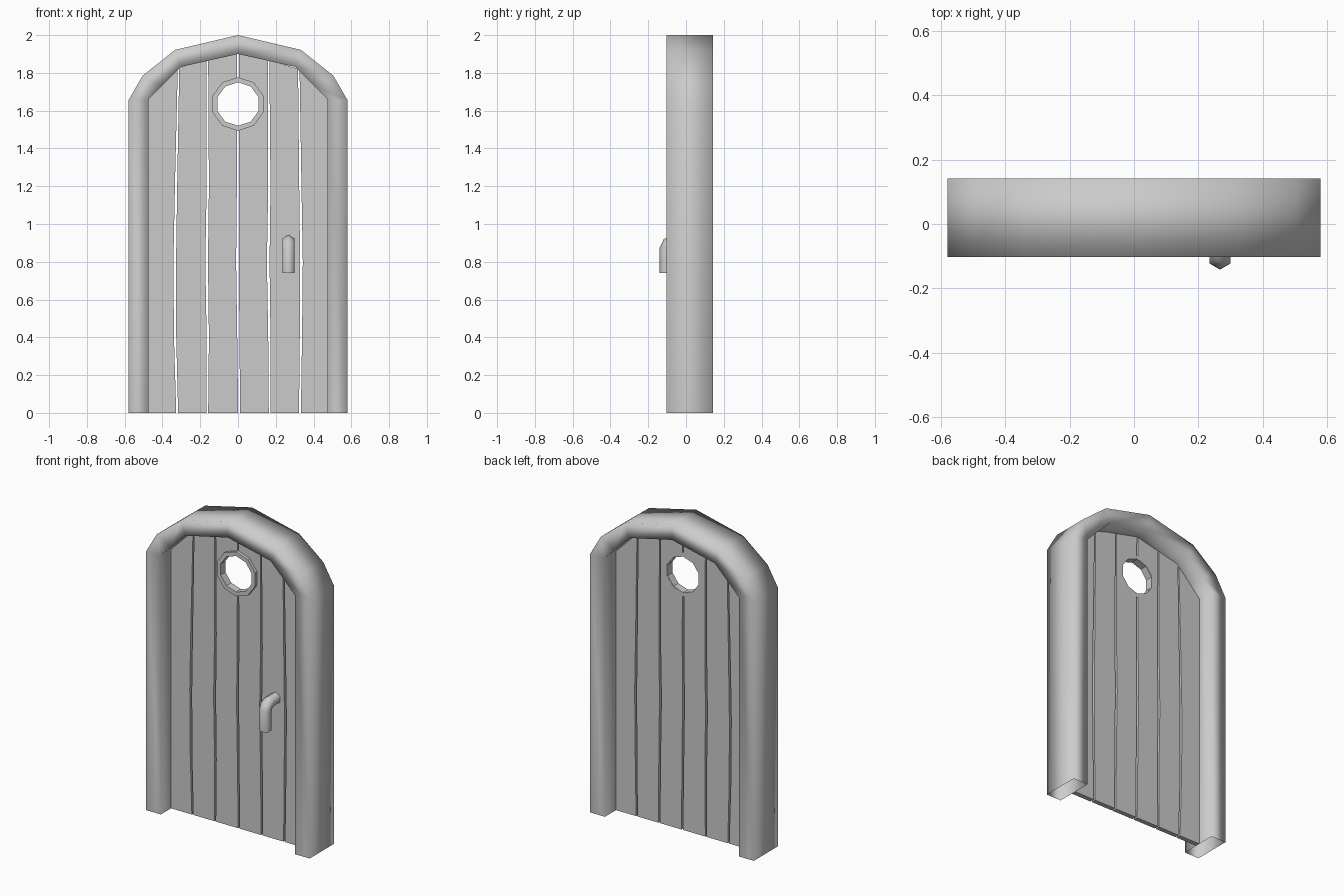
import bpy, bmesh, math
from mathutils import Vector

if "Cube" in bpy.data.objects:
    bpy.data.objects.remove(bpy.data.objects["Cube"])


def make_object(name, bm, smooth=None):
    bmesh.ops.recalc_face_normals(bm, faces=bm.faces)
    mesh = bpy.data.meshes.new(name)
    bm.to_mesh(mesh)
    bm.free()
    ob = bpy.data.objects.new(name, mesh)
    bpy.context.collection.objects.link(ob)
    if smooth:
        bpy.ops.object.select_all(action='DESELECT')
        ob.select_set(True)
        bpy.context.view_layer.objects.active = ob
        bpy.ops.object.shade_smooth_by_angle(angle=math.radians(smooth))
    return ob


def loft(bm, sections, caps=True, loop=False):
    """Skin a row of closed cross-sections with quads."""
    rings = [[bm.verts.new(p) for p in s] for s in sections]
    pairs = list(zip(rings, rings[1:])) + ([(rings[-1], rings[0])] if loop else [])
    n = len(rings[0])
    for a, b in pairs:
        for i in range(n):
            j = (i + 1) % n
            bm.faces.new((a[i], a[j], b[j], b[i]))
    if caps and not loop:
        bm.faces.new(rings[0])
        bm.faces.new(rings[-1])


# Arched frame: square section swept along the arch, open underneath
half_arch = [(0.58, 0, 0.475, 0), (0.58, 1.655, 0.475, 1.658), (0.505, 1.785, 0.405, 1.73),
             (0.333, 1.922, 0.302, 1.832)]
arch = [(-a, b, -c, d) for a, b, c, d in half_arch] + [(0, 2.0, 0, 1.9)] + half_arch[::-1]
F, B = -0.103, 0.142
bm = bmesh.new()
loft(bm, [[(ox, F, oz), (ox, B, oz), (ix, B, iz), (ix, F, iz)] for ox, oz, ix, iz in arch],
     caps=False)
make_object("door_frame", bm, smooth=180)


# Planks: slightly wavy boards whose tops follow the arch
def arch_height(x):
    x = abs(x)
    pts = [(0, 1.9), (0.302, 1.832), (0.405, 1.73), (0.475, 1.658)]
    for (x0, z0), (x1, z1) in zip(pts, pts[1:]):
        if x <= x1 + 1e-6:
            return z0 + (z1 - z0) * (x - x0) / (x1 - x0)
    return pts[-1][1]


# gap centre lines at five heights
gaps = [(-0.475,) * 5,
        (-0.322, -0.333, -0.335, -0.328, -0.315),
        (-0.163, -0.160, -0.166, -0.160, -0.162),
        (0.006, 0.002, -0.003, 0.0, 0.0),
        (0.168, 0.166, 0.160, 0.166, 0.162),
        (0.328, 0.333, 0.336, 0.330, 0.322),
        (0.475,) * 5]
half_gap = (0.005, 0.006, 0.007, 0.006, 0.004)
PF, PB = 0.0, 0.03
bm = bmesh.new()
for k in range(6):
    sections = []
    for i in range(5):
        l = gaps[k][i] + (half_gap[i] if k > 0 else 0)
        r = gaps[k + 1][i] - (half_gap[i] if k < 5 else 0)
        zl, zr = (0.4 * i,) * 2 if i < 4 else (arch_height(l) + 0.005, arch_height(r) + 0.005)
        sections.append([(l, PF, zl), (r, PF, zr), (r, PB, zr), (l, PB, zl)])
    loft(bm, sections)
planks = make_object("door_planks", bm)


# Round window with a ten-sided rim
def decagon(r, y):
    return [(r * math.sin(i * math.pi / 5), y, 1.635 + r * math.cos(i * math.pi / 5))
            for i in range(10)]


bm = bmesh.new()
loft(bm, [decagon(0.118, -0.2), decagon(0.118, 0.2)])
cutter = make_object("window_cutter", bm)
cutter.hide_render = True
mod = planks.modifiers.new("window_hole", 'BOOLEAN')
mod.operation = 'DIFFERENCE'
mod.solver = 'EXACT'
mod.object = cutter
bpy.context.view_layer.objects.active = planks
bpy.ops.object.modifier_apply(modifier=mod.name)
bpy.data.objects.remove(cutter)

bm = bmesh.new()
loft(bm, [decagon(0.142, -0.02), decagon(0.142, 0.029), decagon(0.115, 0.029),
          decagon(0.115, -0.02)], loop=True)
make_object("window_rim", bm)

# Handle: hexagonal bar bending back into the door
path = [Vector(p) for p in [(0, -0.1045, 0.74), (0, -0.1045, 0.865), (0, -0.092, 0.893),
                            (0, -0.06, 0.906), (0, 0.005, 0.906)]]
bm = bmesh.new()
sections = []
for i, p in enumerate(path):
    d_in = (p - path[max(i - 1, 0)]).normalized()
    d_out = (path[min(i + 1, 4)] - p).normalized()
    t = (d_in + d_out).normalized()
    side, out = Vector((1, 0, 0)), Vector((0, -t.z, t.y))
    sections.append([p + Vector((0.267, 0, 0)) + 0.037 * (math.sin(a) * side + math.cos(a) * out)
                     for a in (j * math.pi / 3 for j in range(6))])
loft(bm, sections)
make_object("door_handle", bm, smooth=62)
